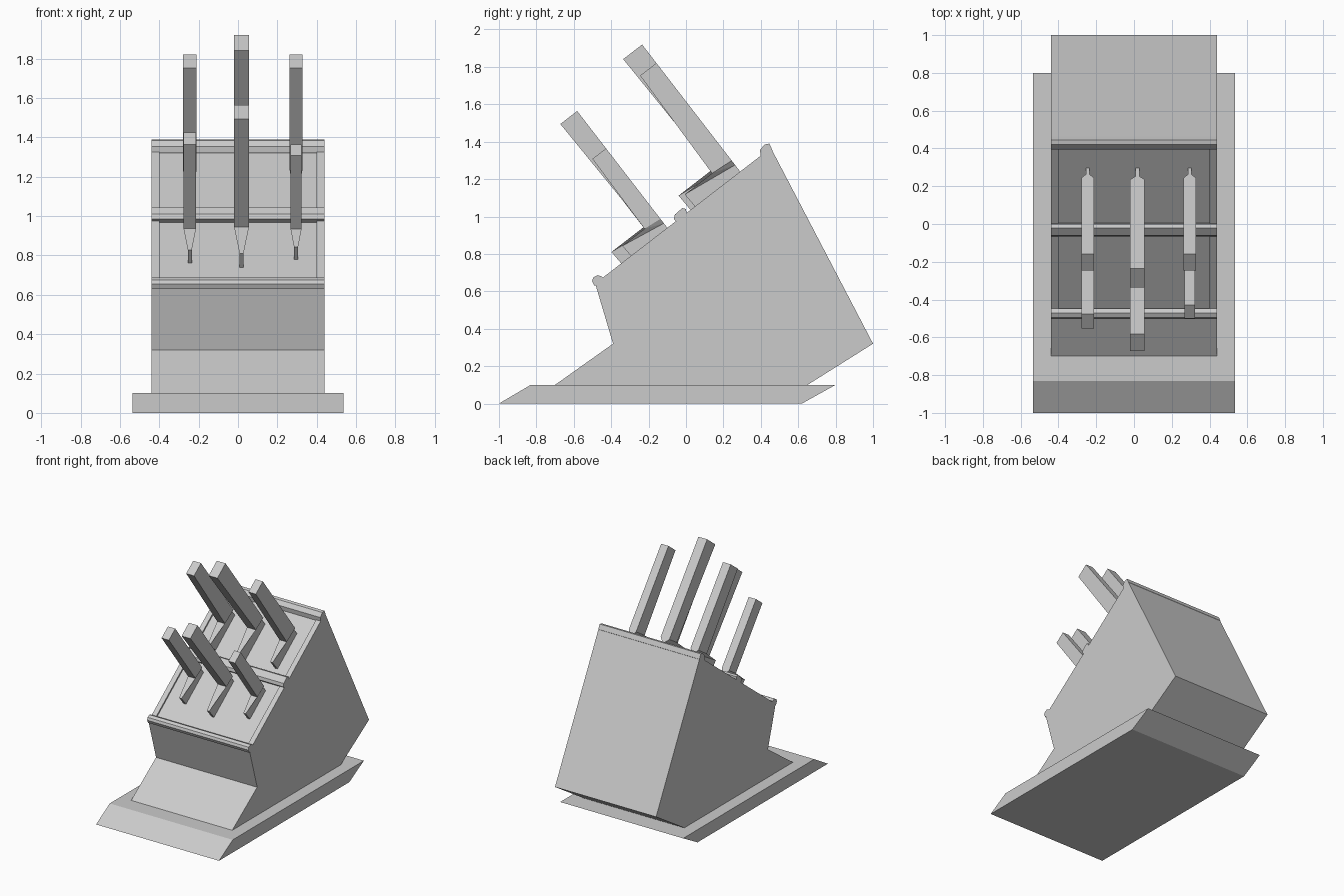
import bpy
from math import hypot

if "Cube" in bpy.data.objects:
    bpy.data.objects.remove(bpy.data.objects["Cube"])

# Slope of the knife face: u runs up the slope, n points out of it (y, z)
U = (0.79, 0.61)
N = (-0.61, 0.79)


def on_slope(origin, u, h):
    return (origin[0] + u * U[0] + h * N[0], origin[1] + u * U[1] + h * N[1])


def make(name, verts, faces):
    me = bpy.data.meshes.new(name)
    me.from_pydata(verts, [], faces)
    me.validate()
    ob = bpy.data.objects.new(name, me)
    bpy.context.collection.objects.link(ob)
    bpy.context.view_layer.objects.active = ob
    ob.select_set(True)
    bpy.ops.object.mode_set(mode='EDIT')
    bpy.ops.mesh.select_all(action='SELECT')
    bpy.ops.mesh.normals_make_consistent(inside=False)
    bpy.ops.object.mode_set(mode='OBJECT')
    ob.select_set(False)
    return ob


def extrude_x(name, profile, x0, x1):
    """Extrude a (y, z) profile between two x positions."""
    k = len(profile)
    verts = [(x, y, z) for x in (x0, x1) for y, z in profile]
    faces = [tuple(range(k)), tuple(range(2 * k - 1, k - 1, -1))]
    faces += [(i, (i + 1) % k, k + (i + 1) % k, k + i) for i in range(k)]
    return make(name, verts, faces)


def knife(name, x, origin, w, length, depth, notch, reach, bolster):
    """Handle of half width w flowing into a thin bolster of length reach."""
    t = 0.01
    side = [(-depth, length, w), (0, length, w), (0, bolster - 0.01, w),
            (0, bolster - 0.04, t), (0, -0.03, t), (-reach + 0.005, -0.03, t),
            (-reach, bolster, t), (-notch, bolster, w)]
    verts = []
    for s in (-1, 1):
        for u, h, half in side:
            y, z = on_slope(origin, u, h)
            verts.append((x + s * half, y, z))
    caps = [(0, 1, 2, 7), (7, 2, 3), (7, 3, 6), (6, 3, 4, 5)]
    faces = caps + [tuple(i + 8 for i in reversed(f)) for f in caps]
    faces += [(i, (i + 1) % 8, 8 + (i + 1) % 8, 8 + i) for i in range(8)]
    make(name, verts, faces)


# Base board
extrude_x("base_board", [(-1, 0), (0.62, 0), (0.80, 0.10), (-0.83, 0.10)],
          -0.535, 0.535)

# Main block, its slope slightly sunk below the side rails
low, high = (-0.475, 0.65), (0.42, 1.341)
sink = 0.012
extrude_x("block", [(-0.70, 0.10), (0.65, 0.10), (1.0, 0.32), (0.46, 1.355),
                    on_slope(high, 0, -sink), on_slope(low, 0, -sink),
                    (-0.485, 0.64), (-0.39, 0.32)], -0.44, 0.44)

# Side rails framing the sunk panels
for label, x0, x1 in (("left", -0.44, -0.40), ("right", 0.40, 0.44)):
    extrude_x("rail_" + label, [on_slope(low, 0, -0.03), on_slope(high, 0, -0.03),
                                high, low], x0, x1)

# Cross ridges
ridges = {
    "ridge_top": [(0.40, 1.32), (0.395, 1.355), (0.42, 1.385), (0.445, 1.39),
                  (0.462, 1.355), (0.45, 1.33)],
    "ridge_middle": [(-0.04, 0.965), (-0.065, 0.985), (-0.06, 1.01),
                     (-0.02, 1.045), (0.0, 1.04), (0.005, 1.00)],
    "ridge_bottom": [(-0.49, 0.63), (-0.502, 0.655), (-0.495, 0.675),
                     (-0.472, 0.687), (-0.448, 0.678), (-0.445, 0.645)],
}
for name, profile in ridges.items():
    extrude_x(name, profile, -0.44, 0.44)

# Two rows of knives
rear, front = (0.29, 1.24), (-0.10, 0.94)
knife("rear_knife_left", -0.245, rear, 0.034, 0.735, 0.11, 0.125, 0.31, 0.085)
knife("rear_knife_middle", 0.018, rear, 0.038, 0.86, 0.128, 0.11, 0.34, 0.10)
knife("rear_knife_right", 0.295, rear, 0.032, 0.735, 0.11, 0.125, 0.31, 0.085)
knife("front_knife_left", -0.245, front, 0.032, 0.615, 0.10, 0.10, 0.28, 0.075)
knife("front_knife_middle", 0.018, front, 0.038, 0.79, 0.114, 0.095, 0.316, 0.08)
knife("front_knife_right", 0.295, front, 0.028, 0.537, 0.092, 0.10, 0.25, 0.07)
